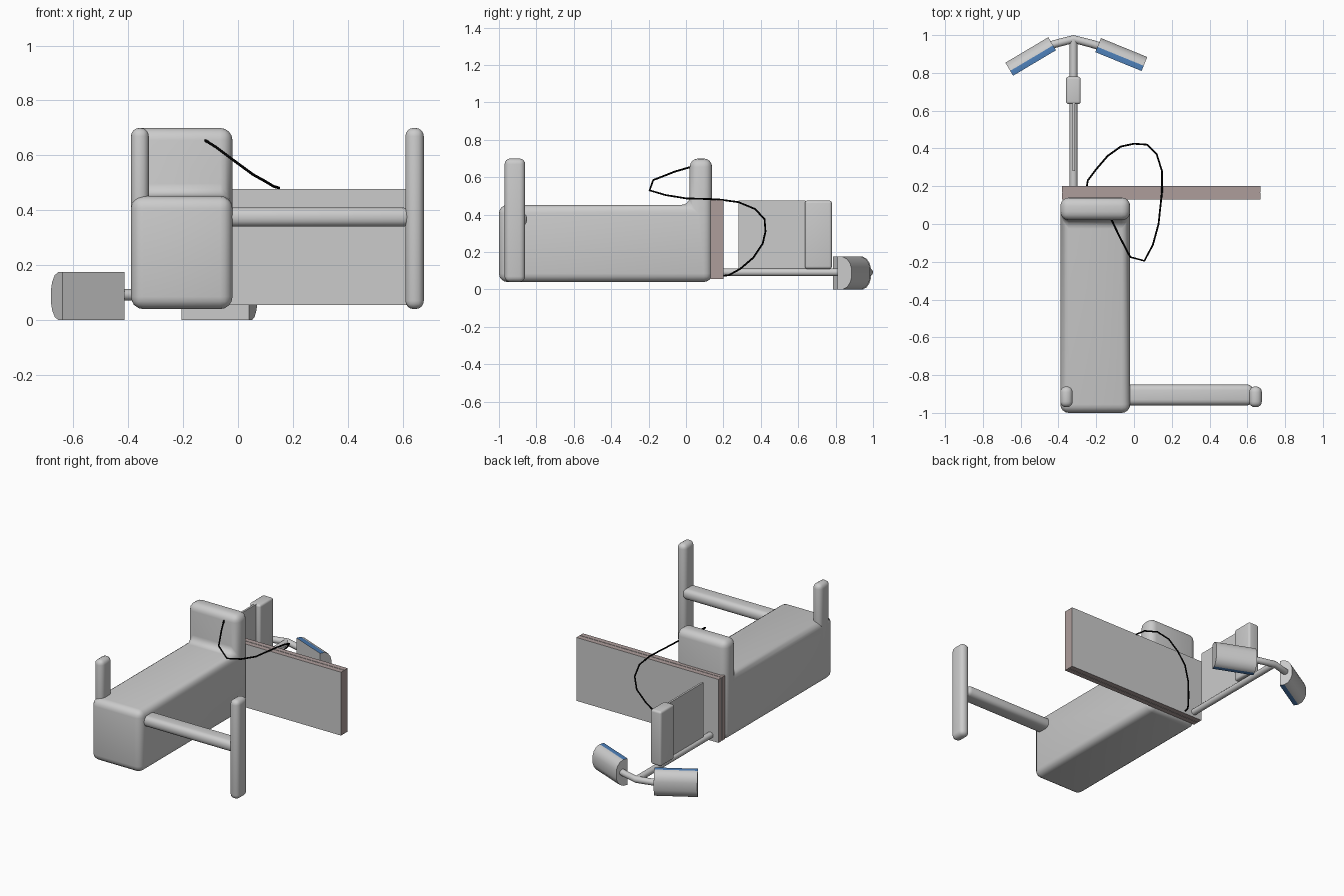
import bpy, bmesh, math
from mathutils import Matrix, Vector

old = bpy.data.objects.get("Cube")
if old:
    bpy.data.objects.remove(old, do_unlink=True)


def material(name, rgb):
    m = bpy.data.materials.new(name)
    m.use_nodes = True
    m.diffuse_color = (*rgb, 1)
    m.node_tree.nodes["Principled BSDF"].inputs["Base Color"].default_value = (*rgb, 1)
    return m


GREY = material("light grey", (0.6, 0.6, 0.6))
ROSE = material("rosy grey", (0.42, 0.34, 0.33))
BLUE = material("blue", (0.07, 0.2, 0.45))
BLACK = material("black", (0.0, 0.0, 0.0))


def finish(bm, name, mats, angle=40):
    bmesh.ops.recalc_face_normals(bm, faces=bm.faces)
    mesh = bpy.data.meshes.new(name)
    bm.to_mesh(mesh)
    bm.free()
    ob = bpy.data.objects.new(name, mesh)
    bpy.context.collection.objects.link(ob)
    for m in mats:
        mesh.materials.append(m)
    bpy.ops.object.select_all(action="DESELECT")
    ob.select_set(True)
    bpy.context.view_layer.objects.active = ob
    bpy.ops.object.shade_smooth_by_angle(angle=math.radians(angle))
    return ob


def bevel(bm, width, segments=4):
    bmesh.ops.bevel(bm, geom=bm.edges[:], offset=width, segments=segments,
                    profile=0.5, affect="EDGES", clamp_overlap=True)


def box(name, lo, hi, round_by=0, mats=(GREY,)):
    lo, hi = Vector(lo), Vector(hi)
    bm = bmesh.new()
    bmesh.ops.create_cube(bm, size=1, matrix=Matrix.Translation((lo + hi) / 2)
                          @ Matrix.Diagonal((*(hi - lo), 1)))
    if round_by:
        bevel(bm, round_by)
    return finish(bm, name, mats)


def prism(profile, x0, x1):
    """Extrude a (y, z) profile along x."""
    bm = bmesh.new()
    face = bm.faces.new([bm.verts.new((x0, y, z)) for y, z in profile])
    new = bmesh.ops.extrude_face_region(bm, geom=[face])["geom"]
    bmesh.ops.translate(bm, vec=(x1 - x0, 0, 0),
                        verts=[v for v in new if isinstance(v, bmesh.types.BMVert)])
    bmesh.ops.recalc_face_normals(bm, faces=bm.faces)
    return bm


def tube(name, points, radius, mat, sides=2):
    curve = bpy.data.curves.new(name, "CURVE")
    curve.dimensions = "3D"
    curve.bevel_depth = radius
    curve.bevel_resolution = sides
    curve.use_fill_caps = True
    spline = curve.splines.new("POLY")
    spline.points.add(len(points) - 1)
    for p, co in zip(spline.points, points):
        p.co = (*co, 1)
    curve.materials.append(mat)
    ob = bpy.data.objects.new(name, curve)
    bpy.context.collection.objects.link(ob)
    return ob


# Long body with a raised back in one rounded piece
body = prism([(-1, 0.04), (0.14, 0.04), (0.14, 0.7), (0.02, 0.7),
              (0.02, 0.452), (-1, 0.452)], -0.39, -0.02)
bevel(body, 0.045)
finish(body, "body", [GREY])

# Front posts and the bar reaching out to the side
box("right_post", (-0.39, -0.97, 0.3), (-0.325, -0.86, 0.7), 0.03)
box("left_post", (0.61, -0.97, 0.04), (0.677, -0.86, 0.7), 0.03)
box("side_bar", (-0.05, -0.96, 0.34), (0.63, -0.85, 0.41), 0.03)

# Wide panel of two boards with tinted edges
for name, y0, y1 in (("panel_front", 0.13, 0.163), ("panel_rear", 0.167, 0.2)):
    board = box(name, (-0.38, y0, 0.055), (0.67, y1, 0.478), 0, (GREY, ROSE))
    for f in board.data.polygons:
        f.material_index = 0 if abs(f.normal.y) > 0.5 else 1
box("panel_core", (-0.378, 0.16, 0.057), (0.668, 0.17, 0.476), 0, (ROSE,))

# Rear fin and its thick edge block
box("fin_plate", (-0.326, 0.28, 0.1), (-0.313, 0.64, 0.475))
box("fin_block", (-0.36, 0.635, 0.11), (-0.282, 0.78, 0.475), 0.014)

# Rear tube and forked arms
tube("rear_tube", [(-0.32, 0.19, 0.092), (-0.32, 0.975, 0.092)], 0.021, GREY, 4)
tube("fork_arms", [(-0.47, 0.937, 0.092), (-0.42, 0.953, 0.092), (-0.32, 0.979, 0.092),
                   (-0.22, 0.953, 0.092), (-0.17, 0.937, 0.092)], 0.021, GREY, 4)

# Two pads: flat front, rounded rear, blue band above and below
PAD = [(0, 0), (0.03, 0), (0.055, 0.012), (0.072, 0.035), (0.08, 0.06),
       (0.08, 0.115), (0.072, 0.14), (0.055, 0.163), (0.03, 0.175), (0, 0.175)]
for name, start, end in (("right_pad", (-0.64, 0.785), (-0.413, 0.92)),
                         ("left_pad", (-0.205, 0.91), (0.04, 0.81))):
    dx, dy = end[0] - start[0], end[1] - start[1]
    bm = prism(PAD, 0, math.hypot(dx, dy))
    for f in bm.faces:
        if abs(f.normal.z) > 0.95:
            f.material_index = 1
    bm.transform(Matrix.Translation((*start, 0)) @ Matrix.Rotation(math.atan2(dy, dx), 4, "Z"))
    finish(bm, name, [GREY, BLUE], 50)

# Thin cable looping from the back over the panel
tube("cable", [(-0.12, 0.025, 0.655), (-0.08, -0.06, 0.63), (-0.02, -0.175, 0.585),
               (0.055, -0.195, 0.53), (0.1, -0.11, 0.505), (0.13, 0, 0.487),
               (0.148, 0.17, 0.482), (0.148, 0.28, 0.467), (0.12, 0.37, 0.43),
               (0.07, 0.42, 0.375), (0, 0.425, 0.31), (-0.07, 0.41, 0.245),
               (-0.14, 0.36, 0.17), (-0.2, 0.29, 0.11), (-0.245, 0.23, 0.077),
               (-0.25, 0.195, 0.072)], 0.005, BLACK)
